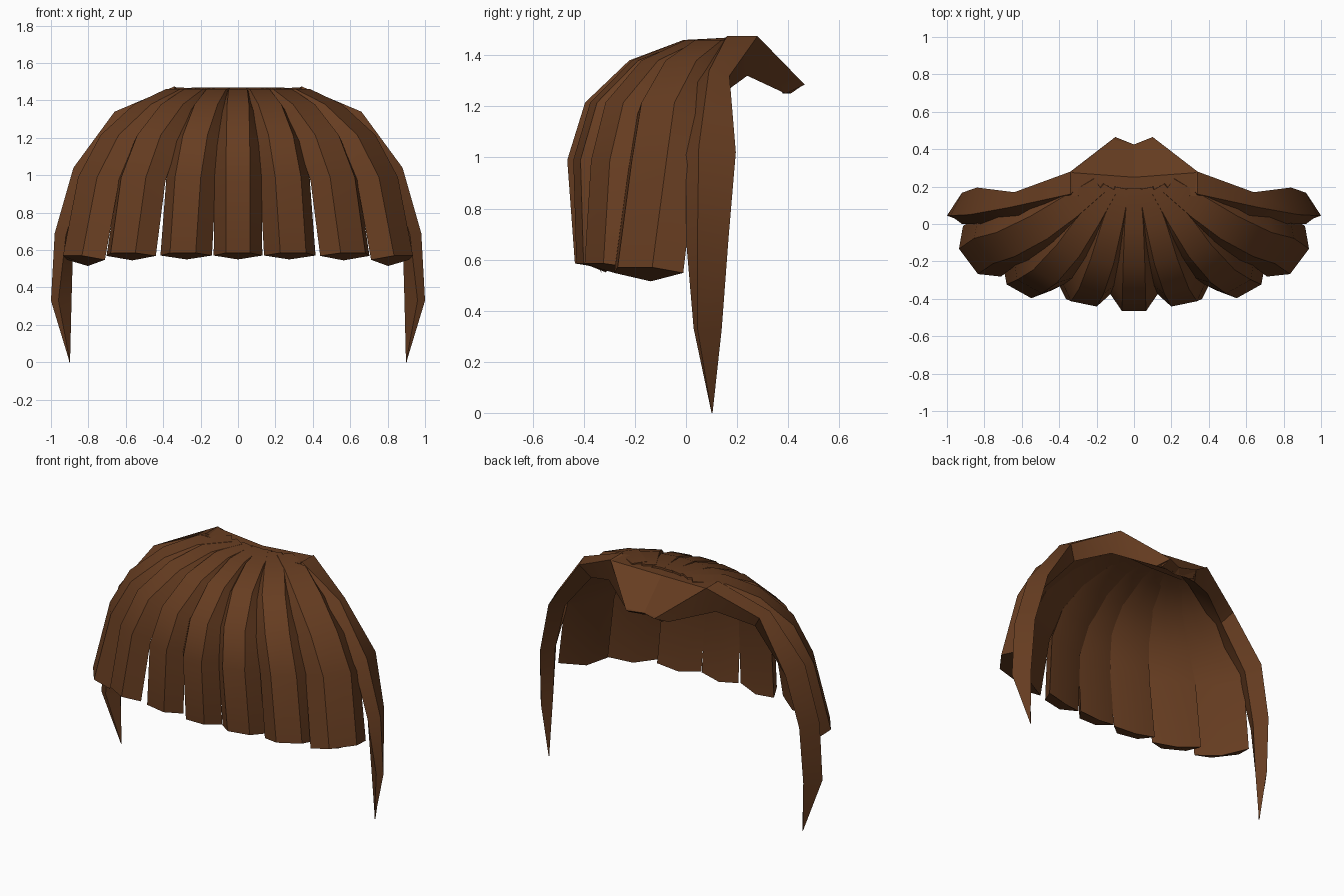
import bpy, bmesh, math
from mathutils import Vector

if "Cube" in bpy.data.objects:
    bpy.data.objects.remove(bpy.data.objects["Cube"])

brown = bpy.data.materials.new("brown_hair")
brown.diffuse_color = (0.133, 0.046, 0.015, 1)
brown.use_nodes = True
brown.node_tree.nodes["Principled BSDF"].inputs["Base Color"].default_value = brown.diffuse_color


def loft(name, rings, mirror=False):
    """Skin a list of equal-length rings into a closed lock of hair."""
    bm = bmesh.new()
    loops = [[bm.verts.new(p) for p in ring] for ring in rings]
    n = len(rings[0])
    for a, b in zip(loops, loops[1:]):
        for i in range(n):
            j = (i + 1) % n
            bm.faces.new((a[i], a[j], b[j], b[i]))
    bm.faces.new(loops[0])
    bm.faces.new(loops[-1][::-1])
    bmesh.ops.remove_doubles(bm, verts=bm.verts[:], dist=0.0005)
    bmesh.ops.recalc_face_normals(bm, faces=bm.faces[:])
    me = bpy.data.meshes.new(name)
    bm.to_mesh(me)
    bm.free()
    ob = bpy.data.objects.new(name, me)
    bpy.context.collection.objects.link(ob)
    me.materials.append(brown)
    if mirror:
        ob.modifiers.new("mirror", 'MIRROR').use_mirror_merge = False
    bpy.ops.object.select_all(action='DESELECT')
    ob.select_set(True)
    bpy.context.view_layer.objects.active = ob
    bpy.ops.object.shade_smooth_by_angle(angle=math.radians(32))
    return ob


# Fringe profile from tip to root: x reach, y reach at the centre and at the
# sides, height, outer half width, full half width, thickness
PROFILE = [
    (1.00, 1.00, 1.00, 0.585, 0.065, 0.130, 0.090),
    (0.89, 1.045, 0.87, 0.99, 0.065, 0.126, 0.090),
    (0.73, 0.94, 0.79, 1.215, 0.062, 0.118, 0.085),
    (0.49, 0.68, 0.58, 1.380, 0.058, 0.100, 0.070),
    (0.27, 0.36, 0.33, 1.460, 0.050, 0.075, 0.055),
    (0.05, 0.06, 0.06, 1.470, 0.035, 0.050, 0.040),
]


def fringe_lock(name, root, end, normal, widen, lateral, drop, dip, mirror):
    out = Vector((normal[0], normal[1], 0)).normalized()
    side = Vector((-out.y, out.x, 0))
    path = []
    for i, (fx, fy, fy_side, z, *_) in enumerate(PROFILE):
        fy += lateral * (fy_side - fy)
        path.append(Vector((root[0] + fx * (end[0] - root[0]),
                            root[1] + fy * (end[1] - root[1]),
                            z - (drop if i == 0 else 0))))
    rings = []
    for i, (p, row) in enumerate(zip(path, PROFILE)):
        a, b, d = row[4] * widen, row[5] * widen, row[6]
        run = path[min(i + 1, len(path) - 1)] - path[max(i - 1, 0)]
        nrm = out if i == 0 else side.cross(run).normalized()
        if nrm.dot(out) + nrm.z < 0:
            nrm = -nrm
        low = Vector((0, 0, -dip if i == 0 else 0))
        rings.append([p - side * a, p + side * a,
                      p + side * b - nrm * d + low * 0.4,
                      p - nrm * (d * 1.15) + low,
                      p - side * b - nrm * d + low * 0.4])
    return loft(name, rings, mirror)


# Seven fringe locks
fringe_lock("fringe_centre", (0, 0.23), (0, -0.435), (0, -1), 1.0, 0, 0, 0.035, False)
fringe_lock("fringe_inner", (0.05, 0.23), (0.295, -0.415), (0.2, -0.98), 1.08, 0.15, 0, 0.035, True)
fringe_lock("fringe_middle", (0.10, 0.23), (0.615, -0.36), (0.48, -0.86), 1.16, 0.5, 0, 0.04, True)
fringe_lock("fringe_outer", (0.15, 0.23), (0.885, -0.20), (0.80, -0.60), 1.30, 1, 0.015, 0.055, True)

# Long side locks, root to tip: back edge, front ridge, front inner, inner
SIDE = [
    ((0.10, 0.465, 1.285), (0.00, 0.425, 1.28), (0.02, 0.40, 1.255), (0.15, 0.39, 1.25)),
    ((0.34, 0.28, 1.475), (0.34, 0.16, 1.475), (0.33, 0.13, 1.40), (0.38, 0.24, 1.32)),
    ((0.64, 0.17, 1.32), (0.66, 0.09, 1.34), (0.60, 0.03, 1.28), (0.58, 0.13, 1.24)),
    ((0.84, 0.195, 1.02), (0.88, 0.05, 1.04), (0.82, 0.0, 1.01), (0.79, 0.10, 0.99)),
    ((0.92, 0.167, 0.69), (0.98, 0.045, 0.69), (0.92, 0.0, 0.68), (0.88, 0.07, 0.68)),
    ((0.93, 0.14, 0.33), (1.00, 0.045, 0.33), (0.96, 0.03, 0.33), (0.89, 0.08, 0.33)),
    ((0.902, 0.104, 0.0), (0.90, 0.10, 0.0), (0.898, 0.10, 0.0), (0.898, 0.104, 0.0)),
]
loft("side_lock", SIDE, True)

# Crown patch joining the roots at the back
CROWN = [
    ((0.00, 0.425, 1.28), (0.10, 0.46, 1.285), (0.12, 0.41, 1.25), (0.00, 0.38, 1.25)),
    ((0.00, 0.25, 1.455), (0.335, 0.275, 1.47), (0.335, 0.26, 1.42), (0.00, 0.24, 1.40)),
    ((0.00, 0.16, 1.46), (0.335, 0.15, 1.465), (0.335, 0.15, 1.41), (0.00, 0.15, 1.40)),
]
loft("crown_patch", CROWN, True)
